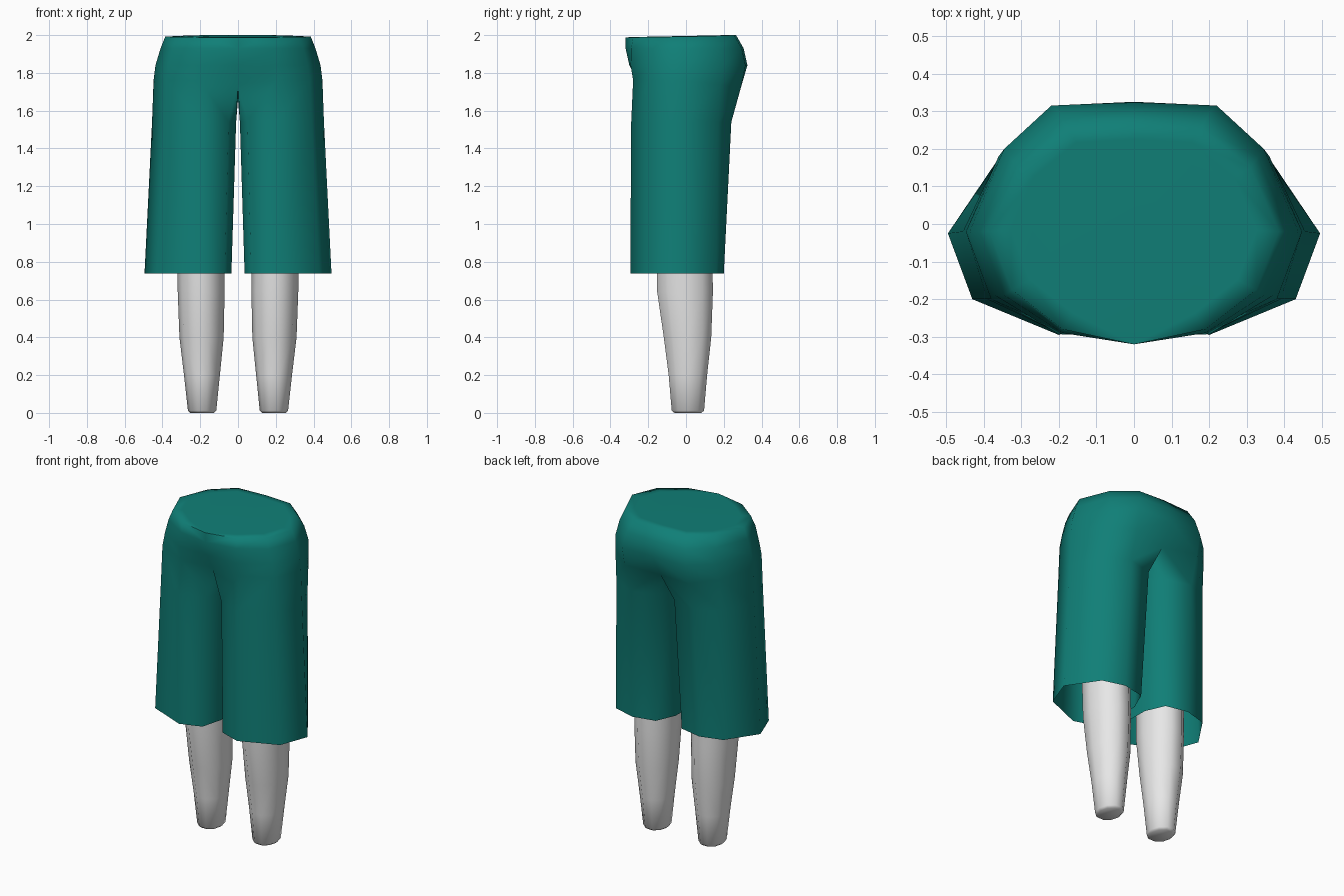
import bpy, bmesh, math

if "Cube" in bpy.data.objects:
    bpy.data.objects.remove(bpy.data.objects["Cube"])


def material(name, rgb):
    m = bpy.data.materials.new(name)
    m.diffuse_color = (*rgb, 1)
    m.use_nodes = True
    m.node_tree.nodes["Principled BSDF"].inputs["Base Color"].default_value = m.diffuse_color
    return m


TEAL = material("teal cloth", (0.005, 0.212, 0.184))
GREY = material("light grey", (0.8, 0.8, 0.8))


def finish(bm, name, mat, angle):
    bmesh.ops.recalc_face_normals(bm, faces=bm.faces)
    me = bpy.data.meshes.new(name)
    bm.to_mesh(me)
    bm.free()
    me.materials.append(mat)
    ob = bpy.data.objects.new(name, me)
    bpy.context.collection.objects.link(ob)
    bpy.ops.object.select_all(action='DESELECT')
    ob.select_set(True)
    bpy.context.view_layer.objects.active = ob
    bpy.ops.object.shade_smooth_by_angle(angle=math.radians(angle))
    return ob


def bridge(bm, a, b, closed):
    n = len(a)
    for i in range(n if closed else n - 1):
        j = (i + 1) % n
        bm.faces.new((a[i], a[j], b[j], b[i]))


# Shorts: one half, from hem to waist; points run front, outside, back, inside
hem = [(.07, -.25), (.2, -.295), (.43, -.2), (.495, -.025), (.37, .16),
       (.23, .2), (.09, .17), (.037, .05), (.035, -.12)]
thigh = [(.05, -.235), (.2, -.29), (.39, -.2), (.455, -.02), (.36, .17),
         (.22, .24), (.06, .2), (.012, .08), (.01, -.1)]
hips = [(0, -.25), (.2, -.28), (.38, -.2), (.447, -.02), (.36, .18),
        (.22, .29), (0, .25), (0, .1), (0, -.1)]
seat = [(0, -.30), (.2, -.293), (.37, -.19), (.437, -.02), (.345, .2),
        (.22, .315), (0, .325)]
belt = [(0, -.32), (.19, -.29), (.345, -.19), (.41, -.02), (.33, .18),
        (.2, .295), (0, .305)]
waist = [(0, -.32), (.19, -.28), (.325, -.175), (.385, -.02), (.31, .15),
         (.18, .255), (0, .265)]
inset = [(x * .85, y * .85) for x, y in waist]

bm = bmesh.new()


def ring(points, z):
    heights = z if isinstance(z, list) else [z] * len(points)
    return [bm.verts.new((x, y, h)) for (x, y), h in zip(points, heights)]


legs = [ring(hem, .737), ring(thigh, 1.54),
        ring(hips, [1.74, 1.76, 1.76, 1.76, 1.74, 1.72, 1.70, 1.66, 1.66])]
body = [legs[-1][:7], ring(seat, 1.84), ring(belt, 1.93),
        ring(waist, [1.988, 1.988, 1.99, 1.992, 1.996, 2, 2]),
        ring(inset, [1.99, 1.99, 1.991, 1.993, 1.996, 2, 2])]
for a, b in zip(legs, legs[1:]):
    bridge(bm, a, b, True)
for a, b in zip(body, body[1:]):
    bridge(bm, a, b, False)
bm.faces.new(body[-1])

# Mirror the other half and weld the middle seam
copy = bmesh.ops.duplicate(bm, geom=bm.verts[:] + bm.edges[:] + bm.faces[:])
new = [g for g in copy["geom"] if isinstance(g, bmesh.types.BMVert)]
for v in new:
    v.co.x *= -1
bmesh.ops.reverse_faces(
    bm, faces=[g for g in copy["geom"] if isinstance(g, bmesh.types.BMFace)])
bmesh.ops.remove_doubles(bm, verts=bm.verts, dist=1e-4)
finish(bm, "shorts", TEAL, 80)

# Lower legs: tapered tubes as (z, centre x, centre y, half width, half depth)
SECTIONS = [(0, .19, .01, .062, .075), (.012, .19, .01, .075, .09),
            (.2, .191, .01, .095, .107), (.4, .193, .008, .117, .132),
            (.64, .195, -.005, .124, .155), (.95, .2, -.01, .125, .155)]
SIDES = 10
for side, label in ((1, "left_leg"), (-1, "right_leg")):
    bm = bmesh.new()
    rings = []
    for z, cx, cy, w, d in SECTIONS:
        rings.append([bm.verts.new((side * (cx + w * math.cos(t)),
                                    cy + d * math.sin(t), z))
                      for t in (math.tau * i / SIDES for i in range(SIDES))])
    for a, b in zip(rings, rings[1:]):
        bridge(bm, a, b, True)
    bm.faces.new(rings[0])
    bm.faces.new(rings[-1])
    finish(bm, label, GREY, 60)
